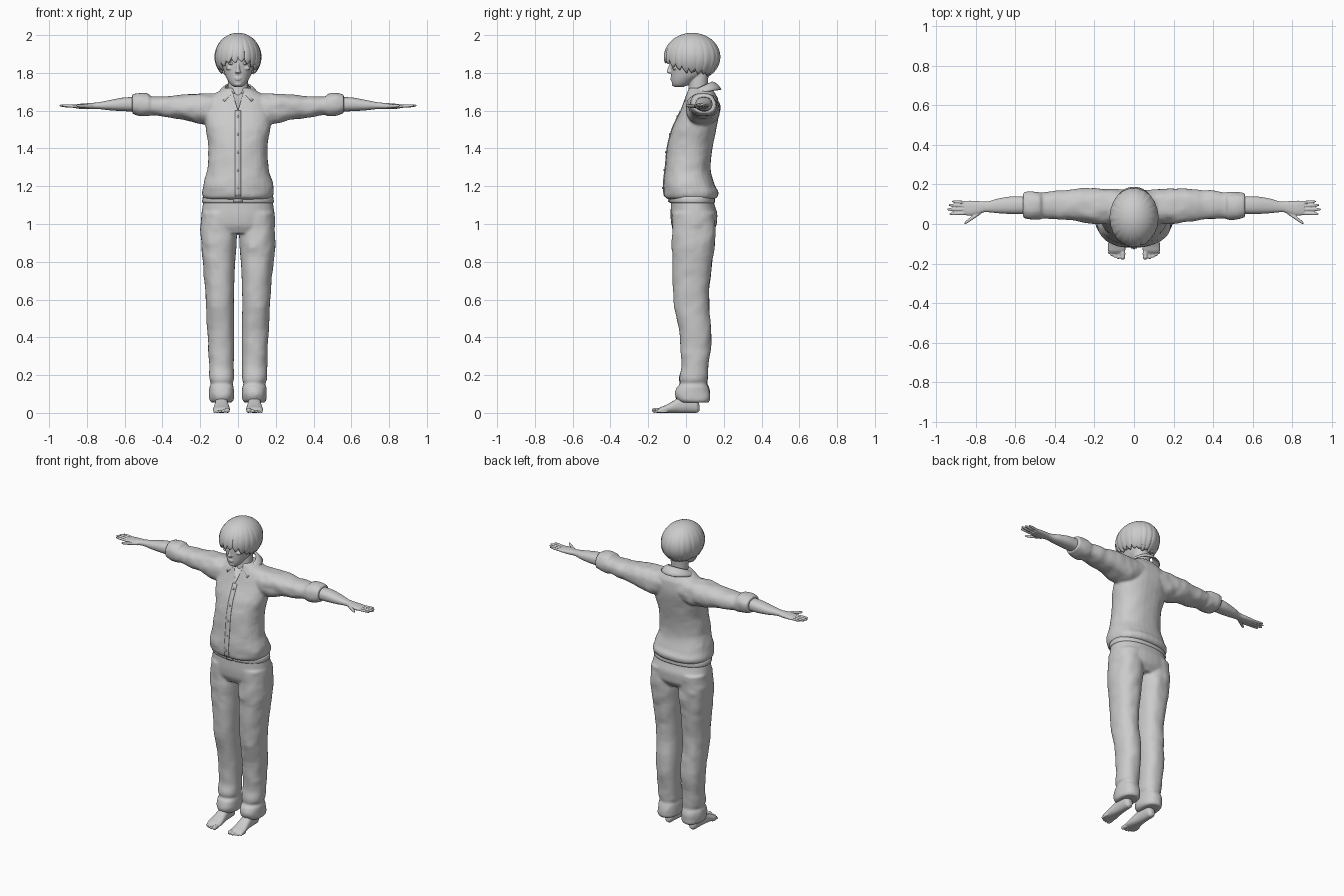
import bpy, bmesh, math
from mathutils import Vector, Matrix, noise

cube = bpy.data.objects.get("Cube")
if cube:
    bpy.data.objects.remove(cube, do_unlink=True)

grey = bpy.data.materials.new("plain grey")
grey.use_nodes = True
grey.diffuse_color = (0.6, 0.6, 0.6, 1)
bsdf = next(n for n in grey.node_tree.nodes if n.type == 'BSDF_PRINCIPLED')
bsdf.inputs["Base Color"].default_value = (0.6, 0.6, 0.6, 1)
bsdf.inputs["Roughness"].default_value = 0.7


def sample(rows, s):
    """Monotone interpolation of the section extents at position s."""
    i = 0
    while i < len(rows) - 2 and s > rows[i + 1][0]:
        i += 1
    h = rows[i + 1][0] - rows[i][0]
    t = (s - rows[i][0]) / h

    def slope(j, c):
        if j == 0 or j == len(rows) - 1:
            k = max(0, j - 1)
            return (rows[k + 1][c] - rows[k][c]) / (rows[k + 1][0] - rows[k][0])
        d0 = (rows[j][c] - rows[j - 1][c]) / (rows[j][0] - rows[j - 1][0])
        d1 = (rows[j + 1][c] - rows[j][c]) / (rows[j + 1][0] - rows[j][0])
        return 0 if d0 * d1 <= 0 else 2 * d0 * d1 / (d0 + d1)

    out = []
    for c in range(1, 5):
        a, b = rows[i][c], rows[i + 1][c]
        out.append(a * (1 + 2 * t) * (1 - t) ** 2 + b * t * t * (3 - 2 * t)
                   + h * slope(i, c) * t * (1 - t) ** 2 + h * slope(i + 1, c) * t * t * (t - 1))
    return out


def loft(bm, rows, axis='z', side=1, n=32, steps=5, power=2.3, folds=0.0):
    """Closed skin through oval sections: (position, low, high, low, high)."""
    stops = [rows[i][0] + (rows[i + 1][0] - rows[i][0]) * k / steps
             for i in range(len(rows) - 1) for k in range(steps)] + [rows[-1][0]]
    rings = []
    for s in stops:
        a0, a1, b0, b1 = sample(rows, s)
        ring = []
        for k in range(n):
            ang = math.tau * k / n
            ca, sa = math.cos(ang), math.sin(ang)
            u = math.copysign(abs(ca) ** (2 / power), ca)
            v = math.copysign(abs(sa) ** (2 / power), sa)
            ca_, cb_ = (a0 + a1) / 2, (b0 + b1) / 2
            da, db = u * (a1 - a0) / 2, v * (b1 - b0) / 2

            def place(f):
                a, b = ca_ + da * f, cb_ + db * f
                return Vector({'z': (a, b, s), 'x': (s, a, b), 'y': (a, s, b)}[axis])
            p = place(1)
            if folds:
                q = Vector((p.x * side, p.y, p.z))
                w = folds * min(1, abs(p.x) / 0.06)
                p = place(1 + w * (noise.noise(q * 13) + 0.5 * noise.noise(q * 27)))
            ring.append(bm.verts.new((p.x * side, p.y, p.z)))
        rings.append(ring)
    for r0, r1 in zip(rings, rings[1:]):
        for k in range(n):
            bm.faces.new((r0[k], r0[(k + 1) % n], r1[(k + 1) % n], r1[k]))
    bm.faces.new(rings[0])
    bm.faces.new(rings[-1])


def blob(bm, loc, size):
    bmesh.ops.create_uvsphere(bm, u_segments=20, v_segments=12, radius=1,
                              matrix=Matrix.Translation(loc) @ Matrix.Diagonal((*size, 1)))


def finish(name, bm, voxel=0, smooth=3, thick=0):
    bmesh.ops.recalc_face_normals(bm, faces=bm.faces)
    for f in bm.faces:
        f.smooth = True
    me = bpy.data.meshes.new(name)
    bm.to_mesh(me)
    bm.free()
    me.materials.append(grey)
    ob = bpy.data.objects.new(name, me)
    bpy.context.collection.objects.link(ob)
    if voxel:
        m = ob.modifiers.new("blend", 'REMESH')
        m.mode, m.voxel_size, m.use_smooth_shade = 'VOXEL', voxel, True
        m = ob.modifiers.new("soften", 'SMOOTH')
        m.factor, m.iterations = 0.5, smooth
    if thick:
        m = ob.modifiers.new("thickness", 'SOLIDIFY')
        m.thickness, m.offset = thick, -1
    return ob


def sheet(bm, rows):
    grid = [[bm.verts.new(p) for p in r] for r in rows]
    for r0, r1 in zip(grid, grid[1:]):
        for k in range(len(r0) - 1):
            bm.faces.new((r0[k], r0[k + 1], r1[k + 1], r1[k]))


def sym(*rows):
    return [(z, -w, w, y0, y1) for z, w, y0, y1 in rows]


# Shirt: torso and sleeves blended together
torso = sym((1.13, .165, -.09, .14), (1.14, .183, -.11, .165), (1.165, .19, -.118, .173),
            (1.2, .187, -.12, .155), (1.3, .162, -.11, .13), (1.4, .156, -.10, .14),
            (1.5, .17, -.075, .16), (1.6, .185, -.03, .175), (1.66, .165, -.008, .17),
            (1.69, .125, .003, .155), (1.72, .07, .012, .135))
sleeve = [(.06, .01, .17, 1.54, 1.69), (.14, 0, .18, 1.52, 1.692), (.2, 0, .18, 1.53, 1.69),
          (.28, .015, .178, 1.55, 1.685), (.38, .025, .17, 1.565, 1.677), (.46, .03, .16, 1.575, 1.673),
          (.475, .024, .163, 1.57, 1.688), (.52, .023, .163, 1.573, 1.693), (.56, .032, .158, 1.584, 1.688)]
bm = bmesh.new()
loft(bm, torso, folds=.035)
for side in (1, -1):
    loft(bm, sleeve, 'x', side, folds=.09)
shirt = finish("shirt", bm, .007, 4)

# Open neckline cut
bm = bmesh.new()
for x, z, back in ((-.042, 1.74, .028), (.042, 1.74, .028), (0, 1.6, -.02)):
    bm.verts.new((x, -.3, z))
    bm.verts.new((x, back, z))
bmesh.ops.convex_hull(bm, input=bm.verts)
cutter = finish("neckline_cutter", bm)
cutter.hide_render = cutter.hide_viewport = True
m = shirt.modifiers.new("neckline", 'BOOLEAN')
m.operation, m.object, m.solver = 'DIFFERENCE', cutter, 'EXACT'

# Button placket and buttons
bm = bmesh.new()
levels = [1.145 + .455 * k / 30 for k in range(31)]
sheet(bm, [[(x, sample(torso, z)[2] - .003, z) for x in (-.015, 0, .015)] for z in levels])
finish("placket", bm, thick=.006)
bm = bmesh.new()
for k in range(5):
    z = 1.19 + .095 * k
    blob(bm, (0, sample(torso, z)[2] - .004, z), (.006, .004, .006))
finish("buttons", bm)

# Folded collar
bm = bmesh.new()
lines = []
for j in range(5):
    t, line = j / 4, []
    for k in range(41):
        u = k / 20 - 1
        top, low = math.radians(166) * u, math.radians(136) * u
        a = Vector((.068 * math.sin(top), .073 + .066 * math.cos(top), 1.725 + .03 * math.cos(top)))
        b = Vector((.105 * math.sin(low), .073 + .115 * math.cos(low),
                    1.702 + .012 * math.cos(low) - .045 * u ** 4))
        line.append(a.lerp(b, t) + Vector((0, 0, .008 * math.sin(math.pi * t))))
    lines.append(line)
sheet(bm, lines)
finish("collar", bm, thick=.007)

# Trousers: hips, legs and rolled cuffs blended together
hips = sym((.95, .185, -.055, .13), (1.0, .197, -.078, .163), (1.05, .194, -.082, .166),
           (1.1, .187, -.08, .152), (1.15, .178, -.078, .14))
leg = [(.055, .035, .14, -.03, .118), (.07, .022, .15, -.048, .125), (.1, .02, .153, -.058, .125),
       (.135, .022, .151, -.05, .12), (.155, .028, .142, -.032, .112), (.175, .022, .15, -.036, .115),
       (.25, .022, .154, -.024, .12), (.4, .02, .16, -.032, .135), (.6, .022, .17, -.066, .12),
       (.8, .015, .187, -.072, .14), (.92, .006, .197, -.074, .155), (1.06, .005, .192, -.07, .155)]
bm = bmesh.new()
loft(bm, hips)
for side in (1, -1):
    loft(bm, leg, 'z', side, folds=.06)
finish("trousers", bm, .007, 5)

# Belt and buckle
bm = bmesh.new()
loft(bm, sym((1.112, .187, -.084, .152), (1.12, .19, -.088, .154), (1.145, .186, -.088, .15)), steps=2)
finish("belt", bm)
bm = bmesh.new()
bmesh.ops.create_cube(bm, size=1, matrix=Matrix.Translation((0, -.088, 1.126)) @ Matrix.Diagonal((.045, .012, .024, 1)))
bmesh.ops.bevel(bm, geom=bm.edges[:], offset=.003, segments=2, affect='EDGES')
finish("buckle", bm)

# Arms with hands, and bare feet
arm = [(.5, .05, .14, 1.595, 1.675), (.6, .05, .14, 1.597, 1.67), (.68, .054, .13, 1.602, 1.656),
       (.75, .06, .113, 1.609, 1.643), (.79, .048, .116, 1.608, 1.64), (.83, .042, .118, 1.609, 1.637),
       (.86, .046, .116, 1.613, 1.633)]
fingers = [(.84, .92, .109, .114, .0075), (.84, .937, .091, .096, .0085),
           (.84, .945, .073, .074, .009), (.84, .933, .054, .051, .0085), (.775, .858, .06, .002, .0105)]
foot = [(-.148, .056, .12, .006, .02), (-.135, .044, .131, .001, .03), (-.115, .043, .132, 0, .038),
        (-.08, .046, .128, 0, .056), (-.03, .052, .122, 0, .085), (.02, .055, .12, 0, .1),
        (.055, .06, .115, 0, .08), (.072, .075, .1, .01, .04)]
ankle = [(.04, .06, .115, -.005, .066), (.1, .06, .113, 0, .068), (.18, .058, .117, -.005, .075)]
toes = [(.057, -.18, .0135), (.079, -.177, .009), (.096, -.171, .0085), (.111, -.163, .008), (.124, -.153, .0075)]
for side, word in ((1, "left"), (-1, "right")):
    bm = bmesh.new()
    loft(bm, arm, 'x', side)
    for x0, x1, y0, y1, r in fingers:
        rows = []
        for t, k in ((0, 1), (.35, .95), (.6, .95), (.85, .8), (.96, .55), (1, .2)):
            y, z = y0 + (y1 - y0) * t, 1.622 + .005 * t
            rows.append((x0 + (x1 - x0) * t, y - r * k, y + r * k, z - r * k, z + r * k))
        loft(bm, rows, 'x', side, n=16, steps=3, power=2)
    finish(word + "_arm_and_hand", bm, .0032, 2)
    bm = bmesh.new()
    loft(bm, foot, 'y', side)
    loft(bm, ankle, 'z', side)
    for x, tip, r in toes:
        blob(bm, (x * side, tip + .03, r), (r, .03, r))
        blob(bm, (x * side, tip + r, r), (r, r, r))
    finish(word + "_foot", bm, .0035, 2)

# Head with neck, nose, lips, brows and ears
skull = sym((1.725, .02, -.06, -.015), (1.735, .036, -.07, .01), (1.76, .054, -.077, .05),
            (1.79, .069, -.079, .1), (1.83, .08, -.08, .13), (1.88, .085, -.082, .145),
            (1.93, .083, -.078, .148), (1.97, .06, -.045, .115), (1.985, .02, 0, .06))
nose = sym((1.796, .009, -.088, -.06), (1.804, .016, -.103, -.06), (1.82, .01, -.098, -.06), (1.855, .008, -.085, -.06))
neck = sym((1.62, .075, .005, .13), (1.68, .058, .008, .118), (1.72, .054, .014, .115), (1.8, .054, .02, .12))
bm = bmesh.new()
for rows in (skull, nose, neck):
    loft(bm, rows, power=2.1)
blob(bm, (0, -.075, 1.773), (.021, .0085, .004))
blob(bm, (0, -.074, 1.765), (.017, .009, .005))
blob(bm, (0, -.066, 1.742), (.02, .01, .012))
for side in (1, -1):
    blob(bm, (.036 * side, -.07, 1.872), (.025, .01, .006))
    blob(bm, (.046 * side, -.062, 1.825), (.02, .01, .01))
    blob(bm, (.084 * side, .04, 1.835), (.009, .02, .03))
finish("head", bm, .0035, 3)
for side, word in ((1, "left"), (-1, "right")):
    bm = bmesh.new()
    blob(bm, (.036 * side, -.066, 1.851), (.016, .011, .009))
    blob(bm, (.036 * side, -.0745, 1.851), (.006, .004, .006))
    finish(word + "_eye", bm)

# Bowl-cut hair with strands and a ragged fringe
bm = bmesh.new()
n, bands, rings = 240, 18, []
for j in range(bands + 1):
    v, ring = .02 + .98 * j / bands, []
    for k in range(n):
        th = math.tau * k / n
        c, s = math.cos(th), math.sin(th)
        hem = 1.815 + (.055 * c * c if c < 0 else -.02 * c)
        saw = abs((th * 22 / math.tau) % 1 - .5) * 2
        hem += (.026 if c < 0 else .01) * (saw - .5) + .014 * noise.noise((s * 5, c * 5, 0))
        phi = v * math.acos((hem - 1.885) / .115)
        strand = .012 * math.sin(th * 22 - math.pi / 2) + .02 * noise.noise((s * 9, c * 9, v))
        r = math.sin(phi) * (1 + strand * v)
        ring.append(bm.verts.new((.111 * s * r, .033 + .137 * c * r, 1.885 + .115 * math.cos(phi))))
    rings.append(ring)
for r0, r1 in zip(rings, rings[1:]):
    for k in range(n):
        bm.faces.new((r0[k], r1[k], r1[(k + 1) % n], r0[(k + 1) % n]))
bm.faces.new(rings[0])
finish("hair", bm, thick=.012)
